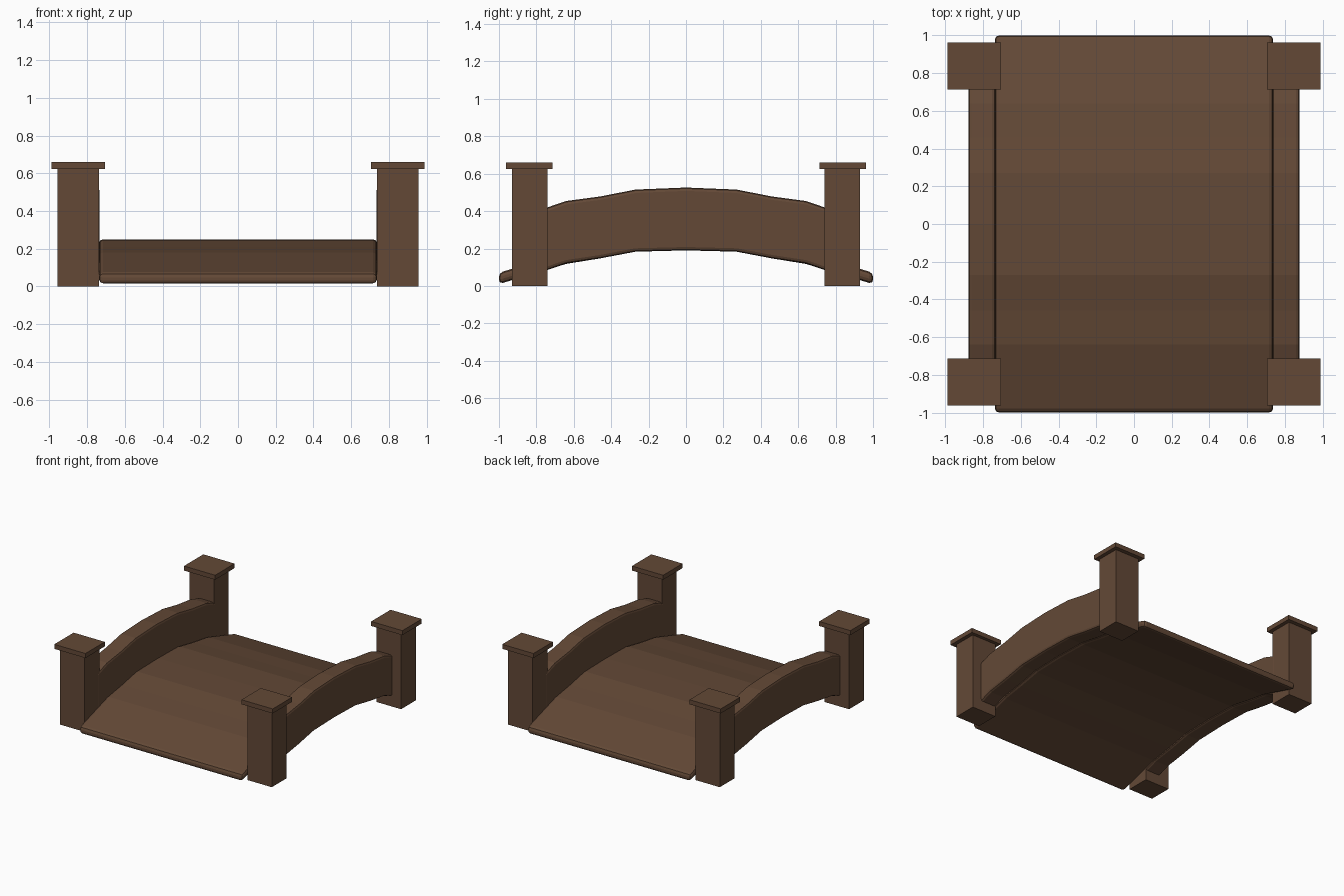
import bpy, bmesh

if "Cube" in bpy.data.objects:
    bpy.data.objects.remove(bpy.data.objects["Cube"])

wood = bpy.data.materials.new("brown wood")
wood.diffuse_color = (0.125, 0.066, 0.037, 1)
wood.use_nodes = True
wood.node_tree.nodes["Principled BSDF"].inputs["Base Color"].default_value = wood.diffuse_color


def add_object(name, bm, bevel=0.0, segments=2):
    bmesh.ops.recalc_face_normals(bm, faces=bm.faces)
    if bevel:
        edges = [e for e in bm.edges if e.calc_face_angle(0) > 0.7]
        bmesh.ops.bevel(bm, geom=edges, offset=bevel, segments=segments,
                        profile=0.5, affect='EDGES', clamp_overlap=True)
    mesh = bpy.data.meshes.new(name)
    bm.to_mesh(mesh)
    bm.free()
    mesh.materials.append(wood)
    obj = bpy.data.objects.new(name, mesh)
    bpy.context.collection.objects.link(obj)
    return obj


def arched_bar(name, x0, x1, half, bevel):
    """Sweep a box along y; half = (y, bottom z, top z) from centre outward."""
    stations = [(-y, b, t) for y, b, t in reversed(half[1:])] + half
    bm = bmesh.new()
    rings = [[bm.verts.new(p) for p in
              ((x0, y, b), (x1, y, b), (x1, y, t), (x0, y, t))]
             for y, b, t in stations]
    for r, s in zip(rings, rings[1:]):
        for i in range(4):
            j = (i + 1) % 4
            bm.faces.new((r[i], r[j], s[j], s[i]))
    bm.faces.new(rings[0])
    bm.faces.new(rings[-1])
    return add_object(name, bm, bevel)


def box(name, centre, size):
    bm = bmesh.new()
    bmesh.ops.create_cube(bm, size=1)
    for v in bm.verts:
        v.co = [c + p * s for c, p, s in zip(centre, v.co, size)]
    return add_object(name, bm)


# arched walkway
deck_half = [(0, 0.19, 0.25), (0.27, 0.183, 0.245), (0.46, 0.147, 0.208),
             (0.64, 0.118, 0.18), (1.0, 0.01, 0.07)]
arched_bar("deck", -0.738, 0.738, deck_half, 0.022)

# curved side walls
rail_half = [(0, 0.19, 0.526), (0.27, 0.183, 0.515), (0.46, 0.147, 0.478),
             (0.64, 0.12, 0.454), (0.77, 0.075, 0.41)]
for side, sx in (("left", -1), ("right", 1)):
    arched_bar(side + "_side_wall", *sorted((sx * 0.735, sx * 0.877)),
               rail_half, 0.018)

    # corner posts with flat caps
    for end, sy in (("front", -1), ("back", 1)):
        box(f"{end}_{side}_post", (sx * 0.847, sy * 0.835, 0.3125),
            (0.22, 0.19, 0.625))
        box(f"{end}_{side}_post_cap", (sx * 0.847, sy * 0.838, 0.6425),
            (0.282, 0.25, 0.037))
